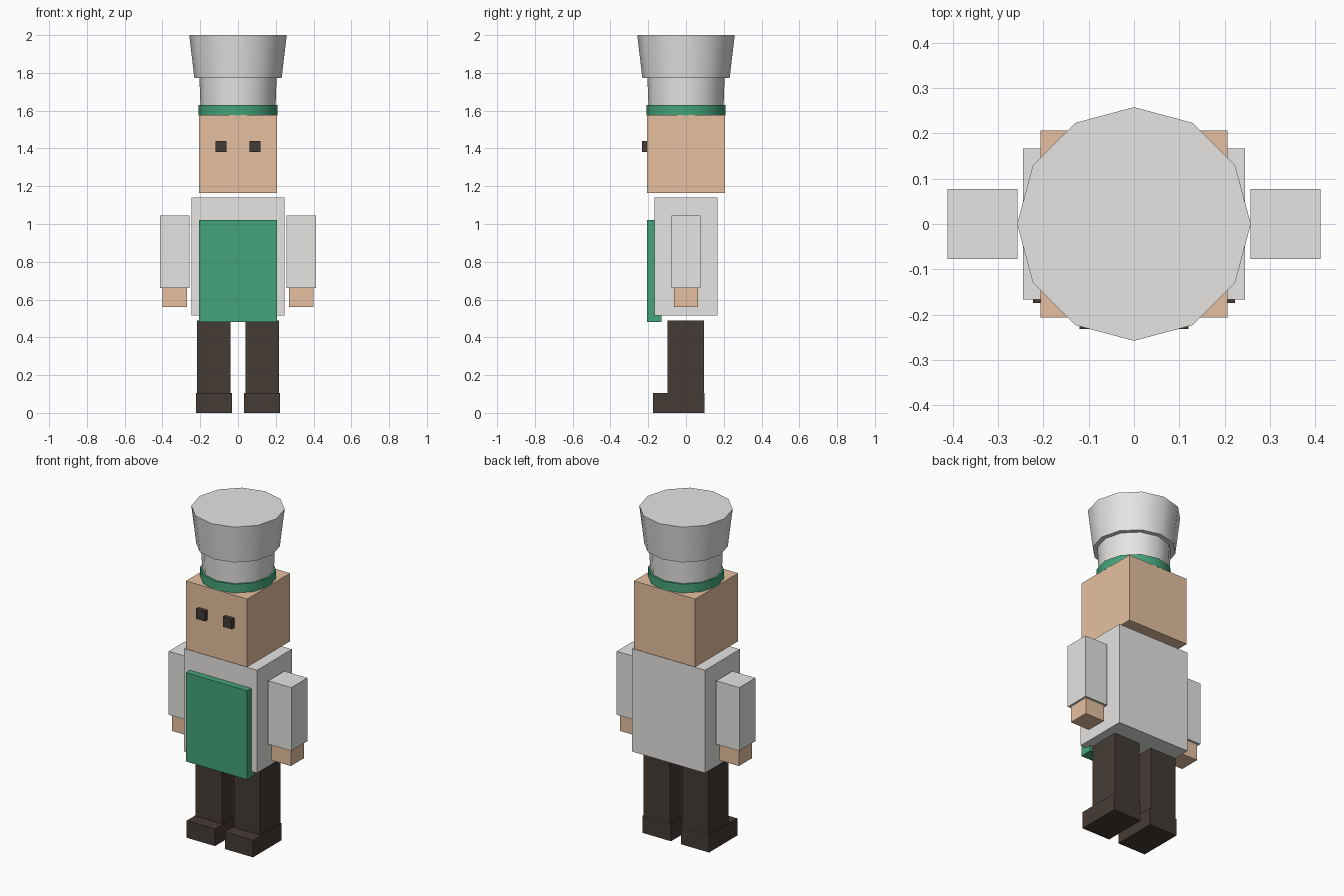
import bpy
import math

cube = bpy.data.objects.get("Cube")
if cube:
    bpy.data.objects.remove(cube, do_unlink=True)


def material(name, rgb):
    m = bpy.data.materials.new(name)
    m.use_nodes = True
    m.diffuse_color = (*rgb, 1)
    m.node_tree.nodes["Principled BSDF"].inputs["Base Color"].default_value = (*rgb, 1)
    return m


WHITE = material("off_white_cloth", (0.79, 0.78, 0.77))
GREEN = material("green_cloth", (0.06, 0.37, 0.20))
SKIN = material("skin", (0.79, 0.53, 0.35))
DARK = material("dark_brown", (0.058, 0.044, 0.036))


def box(name, mat, x, y, z):
    """Box spanning the given (low, high) ranges."""
    spans = (x, y, z)
    bpy.ops.mesh.primitive_cube_add(size=1, location=[(a + b) / 2 for a, b in spans])
    ob = bpy.context.object
    ob.name = name
    ob.scale = [b - a for a, b in spans]
    bpy.ops.object.transform_apply(location=False, rotation=False, scale=True)
    ob.data.materials.append(mat)
    return ob


def pair(name, mat, x, y, z):
    """The same box on the left (+x) and the right (-x)."""
    box("left_" + name, mat, x, y, z)
    box("right_" + name, mat, (-x[1], -x[0]), y, z)


def drum(name, mat, low_radius, high_radius, z):
    """Twelve-sided tapered drum with smooth sides and flat caps."""
    bpy.ops.mesh.primitive_cone_add(vertices=12, radius1=low_radius, radius2=high_radius,
                                    depth=z[1] - z[0], location=(0, 0, sum(z) / 2))
    ob = bpy.context.object
    ob.name = name
    ob.data.materials.append(mat)
    bpy.ops.object.shade_smooth_by_angle(angle=math.radians(40))


# Body and apron
box("torso", WHITE, (-0.245, 0.245), (-0.167, 0.167), (0.515, 1.14))
box("apron", GREEN, (-0.206, 0.206), (-0.206, -0.13), (0.48, 1.02))

# Limbs
pair("arm", WHITE, (0.257, 0.412), (-0.077, 0.077), (0.66, 1.045))
pair("hand", SKIN, (0.27, 0.40), (-0.064, 0.064), (0.56, 0.67))
pair("leg", DARK, (0.04, 0.217), (-0.097, 0.096), (0.09, 0.49))
pair("shoe", DARK, (0.033, 0.223), (-0.174, 0.097), (0, 0.104))

# Head
box("head", SKIN, (-0.206, 0.206), (-0.206, 0.206), (1.163, 1.577))
pair("eye", DARK, (0.06, 0.12), (-0.232, -0.19), (1.38, 1.44))

# Hat
drum("hat_band", GREEN, 0.21, 0.21, (1.575, 1.63))
drum("hat_base", WHITE, 0.197, 0.205, (1.58, 1.79))
drum("hat_crown", WHITE, 0.231, 0.258, (1.773, 2.0))
